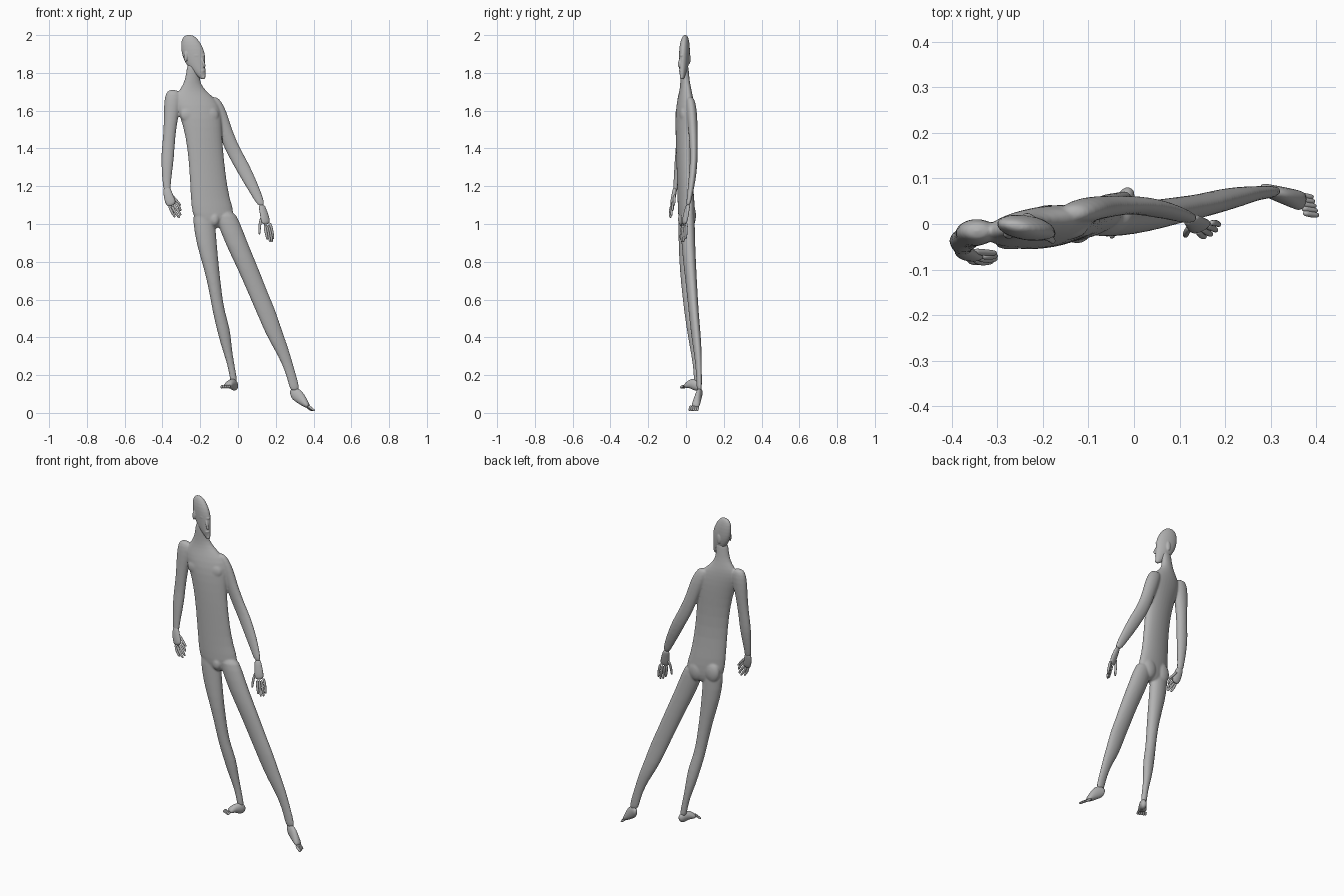
import bpy, bmesh, math
from mathutils import Vector, Matrix

skin = bpy.data.materials.new("grey_skin")
skin.diffuse_color = (0.45, 0.45, 0.45, 1)


def bridge(bm, rings):
    """Skin a list of vertex rings and cap both ends."""
    n = len(rings[0])
    for a, b in zip(rings, rings[1:]):
        for i in range(n):
            j = (i + 1) % n
            bm.faces.new((a[i], a[j], b[j], b[i]))
    bm.faces.new(rings[0])
    bm.faces.new(rings[-1])


def loft(bm, sections, shear=0.0, n=16):
    """Level oval sections: (left x, right x, z, centre y, half depth)."""
    rings = []
    for xl, xr, z, y, d in sections:
        c, r = (xl + xr) / 2, (xr - xl) / 2
        ring = []
        for i in range(n):
            a = 2 * math.pi * i / n
            dx = r * math.cos(a) * 1.02
            ring.append(bm.verts.new((c + dx, y + d * math.sin(a) * 1.02 + shear * dx, z)))
        rings.append(ring)
    bridge(bm, rings)


def tube(bm, pts, side=(0, 1, 0), n=10):
    """Oval tube along a path: (x, y, z, half width along side, half thickness)."""
    ps = [Vector(p[:3]) for p in pts]
    rings = []
    for k, p in enumerate(pts):
        t = (ps[min(k + 1, len(ps) - 1)] - ps[max(k - 1, 0)]).normalized()
        s = Vector(side)
        s = (s - t * s.dot(t)).normalized()
        u = t.cross(s)
        rings.append([bm.verts.new(ps[k] + s * p[3] * math.cos(2 * math.pi * i / n)
                                   + u * p[4] * math.sin(2 * math.pi * i / n)) for i in range(n)])
    bridge(bm, rings)


def digit(bm, a, m, b, r):
    """Finger or toe bending through a middle joint."""
    a, m, b = Vector(a), Vector(m), Vector(b)
    tip = b - (b - m).normalized() * r * 0.5
    tube(bm, [(*a, r, r), (*m, r, r), (*tip, r * 0.85, r * 0.85), (*b, r * 0.45, r * 0.45)],
         (0.3, 1, 0.2), 8)


def blob(bm, loc, size, turn=0.0):
    m = Matrix.Translation(loc) @ Matrix.Rotation(turn, 4, 'Z') @ Matrix.Diagonal((*size, 1))
    bmesh.ops.create_uvsphere(bm, u_segments=16, v_segments=10, radius=1, matrix=m)


def finish(name, bm, fuse=0.0, levels=1, relax=4):
    bmesh.ops.recalc_face_normals(bm, faces=bm.faces)
    for f in bm.faces:
        f.smooth = True
    me = bpy.data.meshes.new(name)
    bm.to_mesh(me)
    bm.free()
    me.materials.append(skin)
    ob = bpy.data.objects.new(name, me)
    bpy.context.collection.objects.link(ob)
    s = ob.modifiers.new("round", 'SUBSURF')
    s.levels = s.render_levels = levels
    if fuse:
        r = ob.modifiers.new("fuse", 'REMESH')
        r.mode = 'VOXEL'
        r.voxel_size = fuse
        r.use_smooth_shade = True
        sm = ob.modifiers.new("relax", 'SMOOTH')
        sm.factor, sm.iterations = 0.5, relax
    return ob


# Body: torso with neck, legs and arms fused into one skin
bm = bmesh.new()
loft(bm, [(-.165, -.095, .975, .0, .025), (-.215, -.05, 1.01, .002, .036),
          (-.243, -.012, 1.05, .003, .041), (-.25, -.045, 1.13, .0, .041),
          (-.256, -.065, 1.26, -.008, .037), (-.267, -.08, 1.40, -.010, .040),
          (-.29, -.086, 1.52, -.008, .045), (-.32, -.088, 1.60, -.006, .045),
          (-.335, -.115, 1.66, -.003, .038), (-.318, -.165, 1.70, -.002, .031),
          (-.288, -.198, 1.74, -.004, .025), (-.275, -.205, 1.79, -.007, .022),
          (-.27, -.20, 1.86, -.008, .020)], shear=0.17)
# Right leg
loft(bm, [(-.235, -.125, 1.07, -.004, .034), (-.24, -.122, 1.02, -.003, .037),
          (-.22, -.112, .89, -.003, .036), (-.178, -.100, .76, .0, .033),
          (-.150, -.085, .63, .008, .028), (-.135, -.072, .54, .016, .026),
          (-.112, -.04, .44, .032, .027), (-.088, -.034, .35, .043, .023),
          (-.06, -.022, .27, .052, .017), (-.045, -.008, .20, .056, .015),
          (-.04, -.002, .15, .058, .016)], shear=0.1)
# Left leg
loft(bm, [(-.13, -.02, 1.07, .008, .034), (-.115, .005, 1.02, .009, .037),
          (-.065, .055, .89, .012, .036), (.0, .11, .76, .022, .032),
          (.055, .16, .63, .033, .028), (.095, .20, .54, .040, .026),
          (.145, .238, .42, .052, .025), (.19, .268, .34, .060, .022),
          (.23, .287, .27, .066, .017), (.265, .318, .17, .070, .014),
          (.275, .33, .11, .070, .014)], shear=0.1)
# Right arm
loft(bm, [(-.365, -.325, 1.712, -.015, .014), (-.385, -.30, 1.69, -.016, .026),
          (-.392, -.30, 1.64, -.018, .030), (-.393, -.318, 1.56, -.022, .028),
          (-.395, -.33, 1.48, -.027, .025), (-.404, -.336, 1.40, -.032, .022),
          (-.407, -.34, 1.34, -.037, .023), (-.403, -.35, 1.26, -.046, .018),
          (-.398, -.357, 1.20, -.054, .013), (-.393, -.353, 1.17, -.058, .012)])
# Left arm
loft(bm, [(-.165, -.11, 1.675, .022, .015), (-.165, -.085, 1.645, .026, .024),
          (-.145, -.058, 1.59, .032, .027), (-.118, -.038, 1.52, .036, .025),
          (-.088, -.008, 1.44, .040, .023), (-.057, .028, 1.37, .042, .020),
          (-.023, .062, 1.31, .040, .020), (.022, .098, 1.23, .032, .019),
          (.072, .13, 1.15, .020, .014), (.106, .147, 1.09, .010, .012)])
# Chest, buttocks and groin
blob(bm, (-.255, -.036, 1.58), (.052, .019, .045), .17)
blob(bm, (-.15, -.018, 1.575), (.050, .019, .045), .17)
blob(bm, (-.185, .013, 1.055), (.050, .030, .065))
blob(bm, (-.085, .024, 1.045), (.050, .030, .065))
blob(bm, (-.125, -.025, 1.025), (.026, .018, .035))
finish("body", bm, fuse=0.005, relax=6)

# Head: cranium, jaw, brow, nose, lips and ears
bm = bmesh.new()
loft(bm, [(-.276, -.242, 2.002, -.004, .008), (-.296, -.218, 1.985, -.005, .018),
          (-.303, -.192, 1.95, -.007, .026), (-.299, -.175, 1.905, -.008, .028),
          (-.287, -.174, 1.87, -.009, .027), (-.268, -.173, 1.835, -.012, .024),
          (-.24, -.172, 1.805, -.016, .019), (-.212, -.172, 1.78, -.019, .013),
          (-.196, -.174, 1.765, -.02, .007)], shear=-0.13)
tube(bm, [(-.194, -.030, 1.885, .005, .004), (-.184, -.035, 1.86, .006, .005),
          (-.176, -.040, 1.838, .008, .007), (-.179, -.034, 1.828, .005, .005)], (1, .5, 0))
blob(bm, (-.216, -.033, 1.892), (.018, .005, .005), .1)
blob(bm, (-.183, -.026, 1.892), (.012, .005, .005), .5)
blob(bm, (-.185, -.030, 1.812), (.013, .007, .004), .4)
blob(bm, (-.187, -.029, 1.803), (.011, .007, .004), .4)
blob(bm, (-.183, -.025, 1.777), (.011, .008, .011))
blob(bm, (-.278, -.026, 1.885), (.011, .006, .028), -.4)
blob(bm, (-.232, .018, 1.875), (.012, .006, .028), -.2)
finish("head", bm, fuse=0.0035, relax=3)

# Right hand
bm = bmesh.new()
tube(bm, [(-.378, -.055, 1.20, .019, .012), (-.373, -.062, 1.165, .024, .013),
          (-.362, -.070, 1.125, .030, .013), (-.348, -.075, 1.095, .026, .010)], (1, 0, .4))
for a, m, b in [((-.338, -.070, 1.115), (-.318, -.072, 1.105), (-.302, -.070, 1.07)),
                ((-.345, -.074, 1.105), (-.322, -.080, 1.08), (-.302, -.076, 1.045)),
                ((-.354, -.077, 1.10), (-.335, -.086, 1.065), (-.310, -.082, 1.033)),
                ((-.366, -.077, 1.10), (-.352, -.085, 1.065), (-.333, -.083, 1.036)),
                ((-.358, -.060, 1.16), (-.332, -.062, 1.13), (-.303, -.064, 1.098))]:
    digit(bm, a, m, b, .008)
finish("right_hand", bm)

# Left hand
bm = bmesh.new()
tube(bm, [(.122, .012, 1.105, .019, .011), (.132, .005, 1.075, .021, .012),
          (.143, -.004, 1.03, .028, .013), (.150, -.010, .995, .025, .010)], (1, .5, .2))
for a, m, b in [((.168, .002, 1.01), (.180, .003, .97), (.187, -.002, .92)),
                ((.159, -.005, 1.00), (.172, -.008, .95), (.181, -.014, .905)),
                ((.150, -.012, 1.00), (.160, -.018, .95), (.170, -.023, .905)),
                ((.140, -.016, 1.00), (.148, -.026, .955), (.156, -.028, .918)),
                ((.125, -.004, 1.04), (.115, -.018, 1.0), (.113, -.026, .945))]:
    digit(bm, a, m, b, .008)
finish("left_hand", bm)

# Right foot, heel behind and toes to the front
bm = bmesh.new()
tube(bm, [(-.008, .077, .135, .008, .012), (-.013, .068, .138, .018, .026),
          (-.022, .050, .150, .021, .034), (-.038, .027, .155, .022, .028),
          (-.052, .008, .147, .025, .018), (-.060, -.002, .140, .024, .010)], (1, -.45, 0))
for k in range(5):
    x, y = -.080 + .010 * k, .006 - .0045 * k
    digit(bm, (x, y, .143), (x - .006, y - .010, .141), (x - .010, y - .018, .131), .0075)
finish("right_foot", bm)

# Left foot, pointing outward and down
bm = bmesh.new()
tube(bm, [(.276, .082, .105, .008, .014), (.288, .076, .108, .014, .028),
          (.308, .069, .100, .017, .038), (.335, .061, .072, .020, .030),
          (.358, .053, .047, .023, .020), (.375, .048, .030, .022, .010)], (.15, 1, 0))
for k in range(5):
    y, e = .065 - .010 * k, .003 * (k - 2)
    digit(bm, (.365 + e, y, .038), (.382 + e, y - .004, .024), (.400 + e, y - .006, .011), .0075)
finish("left_foot", bm)
